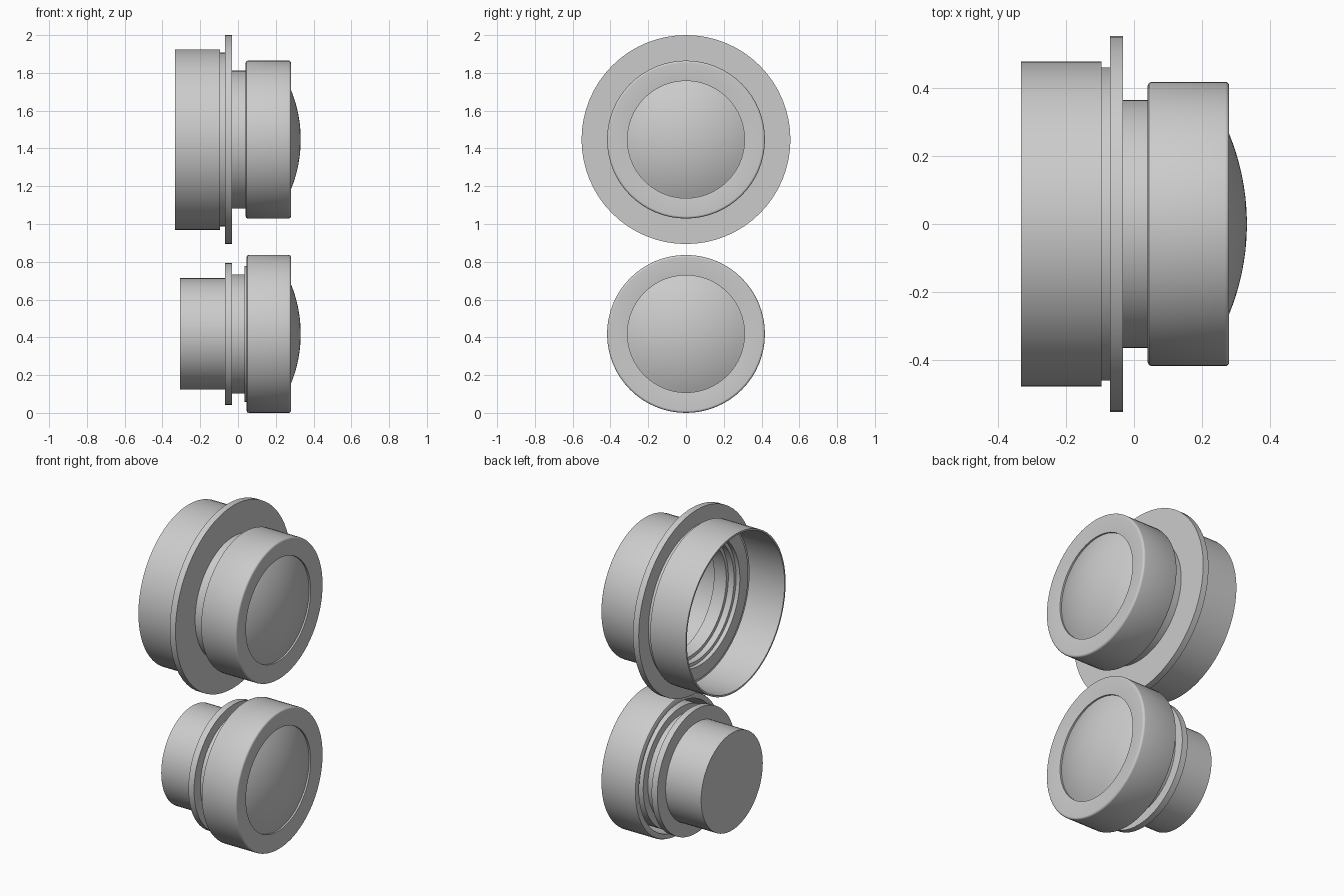
import bpy, bmesh, math
from mathutils import Matrix, Vector

cube = bpy.data.objects.get("Cube")
if cube:
    bpy.data.objects.remove(cube, do_unlink=True)

SIDES = 64
grey = bpy.data.materials.new("light_grey")
grey.use_nodes = True
COLOUR = (0.6, 0.6, 0.6, 1)
grey.diffuse_color = COLOUR
grey.node_tree.nodes["Principled BSDF"].inputs["Base Color"].default_value = COLOUR


def lathe(name, height, profile, closed=True):
    """Turn an (x, radius) profile around a horizontal axis at the given height."""
    bm = bmesh.new()
    verts = [bm.verts.new((x, 0, r)) for x, r in profile]
    edges = [bm.edges.new(pair) for pair in zip(verts, verts[1:])]
    if closed:
        edges.append(bm.edges.new((verts[-1], verts[0])))
    bmesh.ops.spin(bm, geom=verts + edges, cent=Vector(), axis=(1, 0, 0),
                   angle=math.tau, steps=SIDES, use_merge=True)
    bmesh.ops.remove_doubles(bm, verts=bm.verts, dist=0.0001)
    bmesh.ops.recalc_face_normals(bm, faces=bm.faces)
    # An open dome must face forwards
    if not closed and sum(f.normal.x for f in bm.faces) < 0:
        bmesh.ops.reverse_faces(bm, faces=bm.faces)
    bmesh.ops.translate(bm, verts=bm.verts, vec=(0, 0, height))
    mesh = bpy.data.meshes.new(name)
    bm.to_mesh(mesh)
    bm.free()
    mesh.materials.append(grey)
    obj = bpy.data.objects.new(name, mesh)
    bpy.context.collection.objects.link(obj)
    bpy.ops.object.select_all(action='DESELECT')
    obj.select_set(True)
    bpy.context.view_layer.objects.active = obj
    bpy.ops.object.shade_smooth_by_angle(angle=math.radians(35))


def tube(name, height, x0, x1, outer, inner):
    lathe(name, height, [(x0, inner), (x0, outer), (x1, outer), (x1, inner)])


def dome(name, height, rim=0.31, apex=0.332, radius=0.7):
    top = math.asin(rim / radius)
    angles = [top * i / 12 for i in range(13)]
    lathe(name, height, [(apex - radius + radius * math.cos(a), radius * math.sin(a))
                         for a in angles], closed=False)


def bezel(name, height, back, inner):
    """Rounded ring with a shallow dished front and a hollow back."""
    r, front, b = 0.418, 0.28, 0.012
    rounded = [(front - b + b * math.sin(a), r - b + b * math.cos(a))
               for a in (math.radians(15 * i) for i in range(7))]
    lathe(name, height, [(back, inner), (back, r - b), (back + 0.004, r - 0.003),
                         (back + b, r)] + rounded +
          [(0.27, 0.31), (0.25, 0.31), (0.25, inner)])


# Upper lamp: open housing, flange, neck, bezel and lens
UP = 1.447
tube("upper_rear_housing", UP, -0.333, -0.095, 0.478, 0.468)
tube("upper_housing_step", UP, -0.095, -0.068, 0.46, 0.38)
tube("upper_flange", UP, -0.07, -0.032, 0.553, 0.36)
tube("upper_neck", UP, -0.032, 0.05, 0.365, 0.34)
bezel("upper_bezel", UP, 0.04, 0.36)
dome("upper_lens", UP)

# Lower lamp: solid plug, flange, neck, bezel and lens
LOW = 0.418
lathe("lower_rear_plug", LOW, [(-0.308, 0), (-0.308, 0.295), (-0.07, 0.295), (-0.07, 0)])
tube("lower_flange", LOW, -0.07, -0.032, 0.375, 0.28)
tube("lower_neck", LOW, -0.032, 0.04, 0.315, 0.28)
tube("lower_bezel_insert", LOW, 0.035, 0.25, 0.36, 0.3)
bezel("lower_bezel", LOW, 0.045, 0.385)
dome("lower_lens", LOW)
